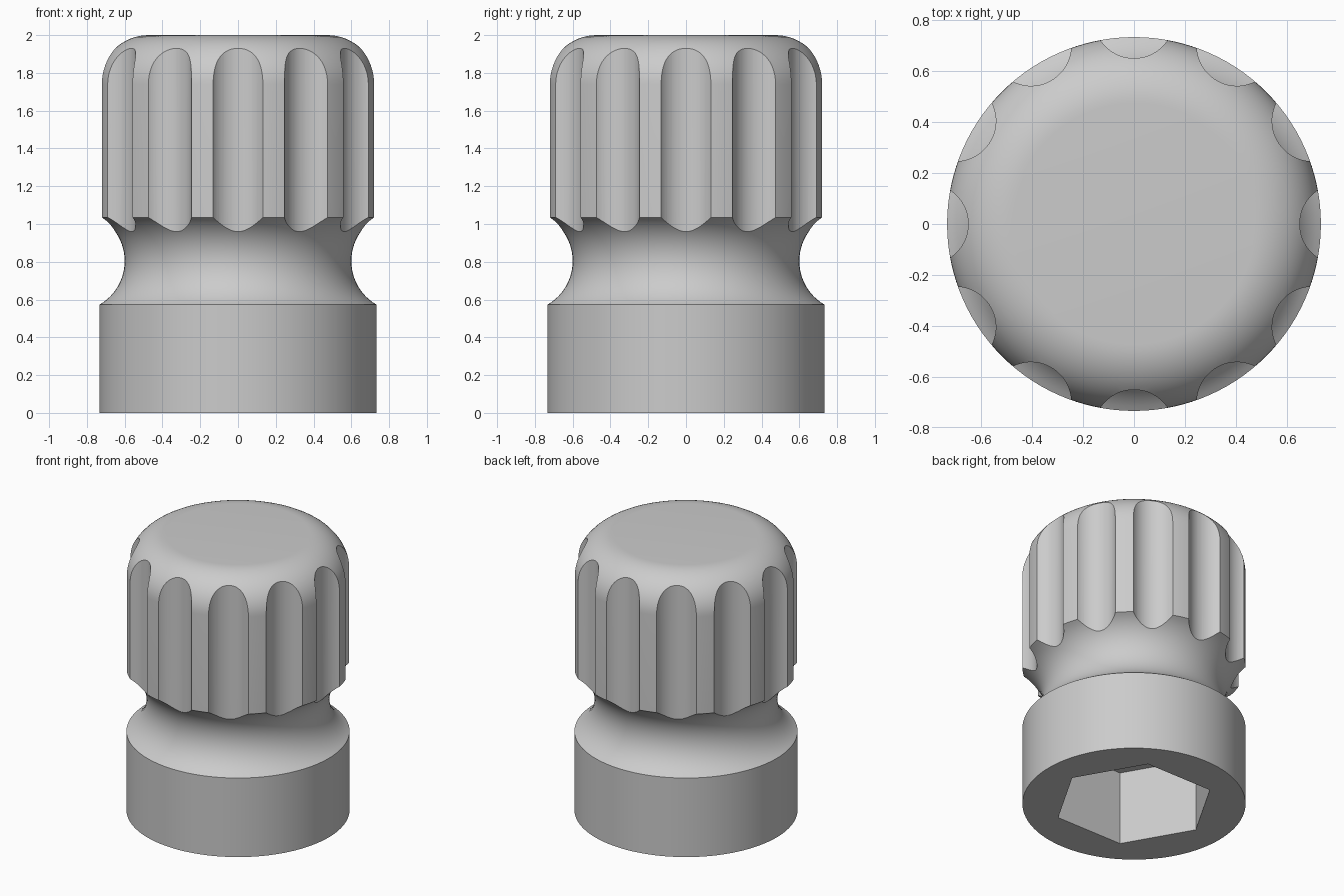
import bpy
import bmesh
from math import sin, cos, pi, radians, sqrt
from mathutils import Matrix, Vector

if "Cube" in bpy.data.objects:
    bpy.data.objects.remove(bpy.data.objects["Cube"], do_unlink=True)

RADIUS, HEIGHT = 0.733, 2.0
BASE_TOP, HEAD_BOTTOM, NECK_RADIUS = 0.573, 1.035, 0.6
FILLET = 0.26
FLUTES, FLUTE_RADIUS, FLUTE_FLOOR = 12, 0.158, 0.65
HEX_RADIUS, HEX_DEPTH = 0.53, 0.535

grey = bpy.data.materials.new("plain grey")
grey.use_nodes = True
colour = (0.6, 0.6, 0.6, 1)
grey.diffuse_color = colour
grey.node_tree.nodes["Principled BSDF"].inputs["Base Color"].default_value = colour


def make_object(name, bm):
    mesh = bpy.data.meshes.new(name)
    bmesh.ops.recalc_face_normals(bm, faces=bm.faces)
    bm.to_mesh(mesh)
    bm.free()
    mesh.materials.append(grey)
    obj = bpy.data.objects.new(name, mesh)
    bpy.context.collection.objects.link(obj)
    return obj


def add_prism(bm, sides, radius, bottom, top, x=0, y=0, turn=0):
    """Upright prism with its first corner at angle turn."""
    ring = [bm.verts.new((x + radius * cos(turn + 2 * pi * i / sides),
                          y + radius * sin(turn + 2 * pi * i / sides), bottom))
            for i in range(sides)]
    face = bm.faces.new(ring)
    upper = bmesh.ops.extrude_face_region(bm, geom=[face])
    moved = [v for v in upper["geom"] if isinstance(v, bmesh.types.BMVert)]
    bmesh.ops.translate(bm, verts=moved, vec=(0, 0, top - bottom))


def arc(cx, cz, radius, start, end, steps):
    return [(cx + radius * cos(start + (end - start) * i / steps),
             cz + radius * sin(start + (end - start) * i / steps))
            for i in range(steps + 1)]


# Turned profile: straight base, concave neck, straight head, rounded top
half = (HEAD_BOTTOM - BASE_TOP) / 2
depth = RADIUS - NECK_RADIUS
neck_arc = (half ** 2 + depth ** 2) / (2 * depth)
neck_x = NECK_RADIUS + neck_arc
sweep = pi / 2 - Vector((half, neck_x - RADIUS)).angle(Vector((1, 0)))
profile = [(0, 0), (RADIUS, 0)]
profile += arc(neck_x, BASE_TOP + half, neck_arc, pi + sweep, pi - sweep, 24)
profile += arc(RADIUS - FILLET, HEIGHT - FILLET, FILLET, 0, pi / 2, 16)
profile.append((0, HEIGHT))

bm = bmesh.new()
verts = [bm.verts.new((r, 0, z)) for r, z in profile]
edges = [bm.edges.new(pair) for pair in zip(verts, verts[1:])]
bmesh.ops.spin(bm, geom=verts + edges, cent=(0, 0, 0), axis=(0, 0, 1),
               angle=2 * pi, steps=120, use_duplicate=False)
bmesh.ops.remove_doubles(bm, verts=bm.verts, dist=0.0001)
knob = make_object("fluted_knob", bm)

# Cutter for the grip flutes around the head
bm = bmesh.new()
for i in range(FLUTES):
    angle = 2 * pi * i / FLUTES
    reach = FLUTE_FLOOR + FLUTE_RADIUS
    add_prism(bm, 64, FLUTE_RADIUS, 0.86, HEIGHT + 0.1,
              reach * cos(angle), reach * sin(angle), angle)
flute_cutter = make_object("flute_cutter", bm)

# Cutter for the hexagonal socket in the underside
bm = bmesh.new()
add_prism(bm, 6, HEX_RADIUS, -0.1, HEX_DEPTH)
hex_cutter = make_object("socket_cutter", bm)

# Cut the knob, then shade it with crisp edges
bpy.ops.object.select_all(action="DESELECT")
knob.select_set(True)
bpy.context.view_layer.objects.active = knob
for cutter in (flute_cutter, hex_cutter):
    cutter.hide_render = True
    cut = knob.modifiers.new(cutter.name, "BOOLEAN")
    cut.operation = "DIFFERENCE"
    cut.solver = "EXACT"
    cut.object = cutter
    bpy.ops.object.modifier_apply(modifier=cut.name)
    bpy.data.objects.remove(cutter, do_unlink=True)
bpy.ops.object.shade_smooth_by_angle(angle=radians(25))
